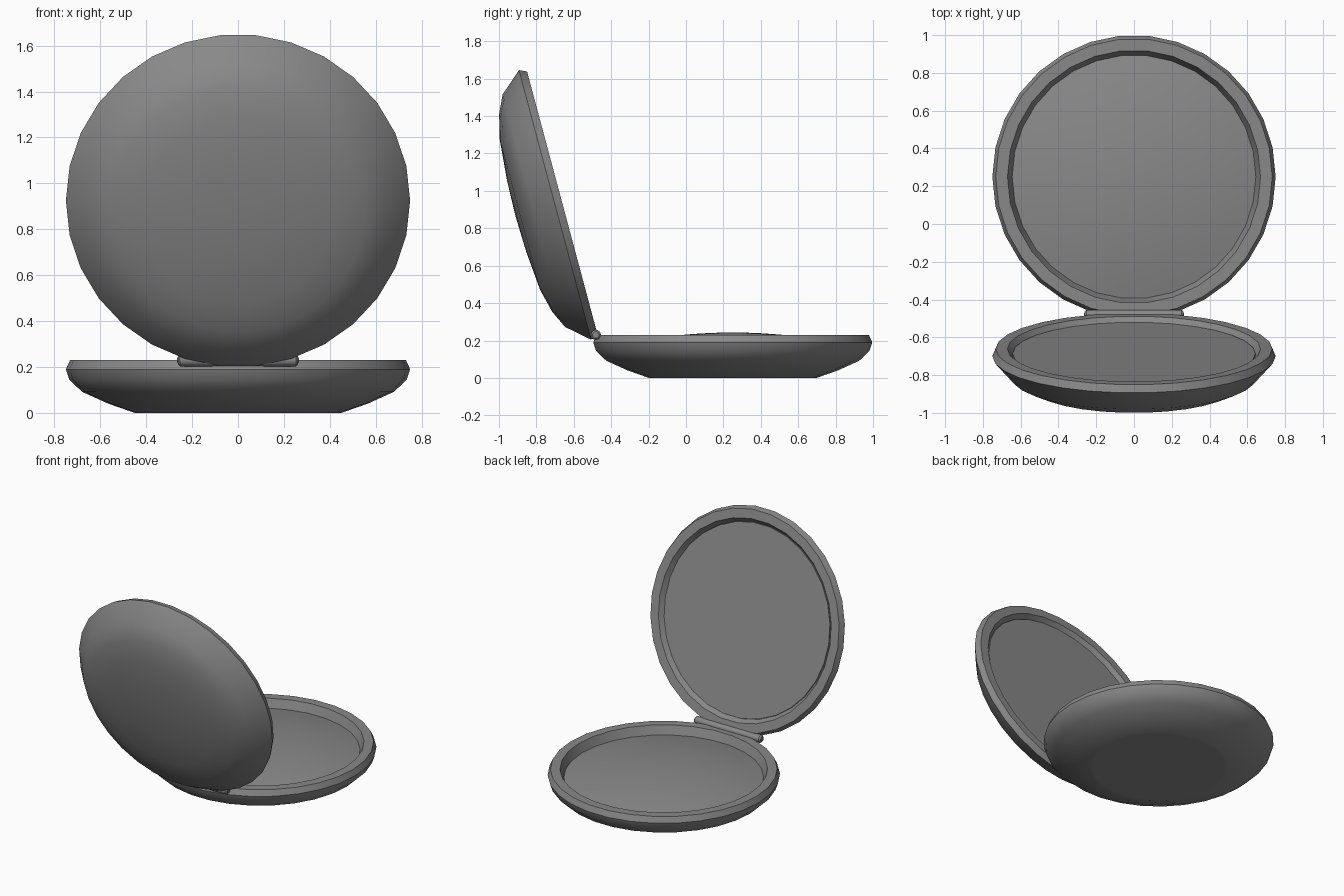
import bpy
import bmesh
from math import radians, tau
from mathutils import Matrix, Vector

cube = bpy.data.objects.get("Cube")
if cube:
    bpy.data.objects.remove(cube, do_unlink=True)

GRAY = (0.25, 0.25, 0.25, 1)
gray = bpy.data.materials.new("plain gray")
gray.use_nodes = True
gray.diffuse_color = GRAY
gray.node_tree.nodes["Principled BSDF"].inputs["Base Color"].default_value = GRAY


def lathe(name, profile, matrix, sides=30):
    """Turn a (radius, height) profile about z, then place it."""
    bm = bmesh.new()
    verts = [bm.verts.new((r, 0, z)) for r, z in profile]
    edges = [bm.edges.new(pair) for pair in zip(verts, verts[1:])]
    bmesh.ops.spin(bm, geom=verts + edges, cent=(0, 0, 0), axis=(0, 0, 1),
                   angle=tau, steps=sides, use_merge=False)
    bmesh.ops.remove_doubles(bm, verts=bm.verts, dist=0.0005)
    bmesh.ops.recalc_face_normals(bm, faces=bm.faces)
    mesh = bpy.data.meshes.new(name)
    bm.to_mesh(mesh)
    bm.free()
    mesh.materials.append(gray)
    obj = bpy.data.objects.new(name, mesh)
    bpy.context.collection.objects.link(obj)
    obj.matrix_world = matrix
    bpy.ops.object.select_all(action='DESELECT')
    obj.select_set(True)
    bpy.context.view_layer.objects.active = obj
    bpy.ops.object.shade_smooth_by_angle(angle=radians(30))
    return obj


# Placement: both shells have their widest ring at local z = 0, opening up +z
base_place = Matrix.Translation((0, 0.25, 0.19))
lid_place = Matrix.Translation((0, -0.70, 0.925)) @ Matrix.Rotation(radians(-75), 4, 'X')
rim = [(0.75, 0), (0.732, 0.04), (0.67, 0.04)]

# Base shell with a flat foot and a recessed tray
base_outside = [(0, -0.19), (0.43, -0.19), (0.45, -0.19), (0.565, -0.15),
                (0.68, -0.098), (0.735, -0.045)]
lathe("base_shell", base_outside + rim + [(0.645, -0.025), (0, -0.025)], base_place)

# Pressed powder: shallow dome filling the tray
dome = [(0.645 * i / 8, 0.053 - 0.073 * (i / 8) ** 2) for i in range(9)]
lathe("powder", dome + [(0.645, -0.024), (0, -0.024)], base_place)

# Lid shell with a rounded back
lid_outside = [(0, -0.22), (0.2, -0.214), (0.42, -0.195), (0.55, -0.163), (0.647, -0.118)]
lathe("lid_shell", lid_outside + rim + [(0.645, 0.005), (0, 0.005)], lid_place)

# Flat mirror set into the lid
lathe("mirror", [(0, 0.006), (0.643, 0.006), (0.643, 0.014), (0, 0.014)], lid_place)

# Hinge barrel with chamfered ends and a small pin
hinge_place = Matrix.Translation((0, -0.482, 0.23)) @ Matrix.Rotation(radians(90), 4, 'Y')
lathe("hinge_barrel", [(0, -0.262), (0.018, -0.262), (0.027, -0.252),
                       (0.027, 0.252), (0.018, 0.262), (0, 0.262)], hinge_place, 16)
lathe("hinge_pin", [(0, -0.266), (0.011, -0.266), (0.011, 0.266), (0, 0.266)], hinge_place, 12)
